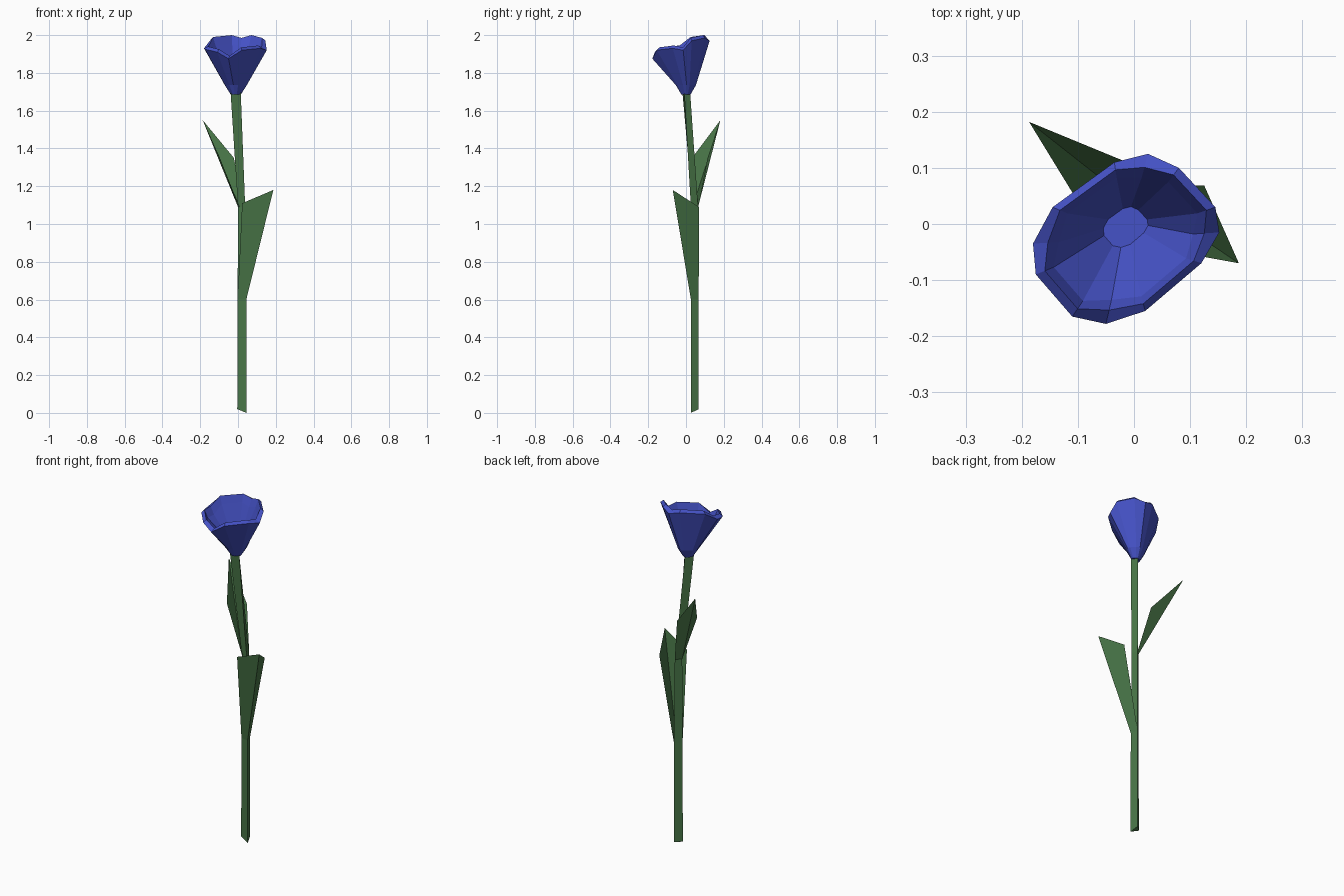
import bpy
from mathutils import Vector

if "Cube" in bpy.data.objects:
    bpy.data.objects.remove(bpy.data.objects["Cube"])


def material(name, rgb):
    m = bpy.data.materials.new(name)
    m.diffuse_color = (*rgb, 1)
    m.use_nodes = True
    m.node_tree.nodes["Principled BSDF"].inputs["Base Color"].default_value = m.diffuse_color
    return m


GREEN = material("leaf green", (0.065, 0.178, 0.063))
BLUE = material("petal blue", (0.06, 0.085, 0.57))


def make(name, verts, faces, mat):
    me = bpy.data.meshes.new(name)
    me.from_pydata([tuple(v) for v in verts], [], faces)
    me.materials.append(mat)
    ob = bpy.data.objects.new(name, me)
    bpy.context.collection.objects.link(ob)
    return ob


def loft(name, rings, mat):
    """Skin a list of equal rings and cap both ends."""
    n = len(rings[0])
    verts = [v for r in rings for v in r]
    faces = [tuple(reversed(range(n)))]
    for k in range(len(rings) - 1):
        for i in range(n):
            j = (i + 1) % n
            faces.append((k * n + i, k * n + j, (k + 1) * n + j, (k + 1) * n + i))
    faces.append(tuple(range((len(rings) - 1) * n, len(rings) * n)))
    return make(name, verts, faces, mat)


# Three-sided stem: left, front-right and back edge of each ring
foot = [(-0.004, 0.035, 0.02), (0.045, 0.026, 0.0), (0.031, 0.067, 0.02)]
low = [(-0.002, 0.035, 0.60), (0.044, 0.026, 0.60), (0.031, 0.067, 0.60)]
mid = [(0.0, 0.035, 1.09), (0.038, 0.026, 1.09), (0.028, 0.064, 1.09)]
top = [(-0.04, -0.020, 1.71), (0.014, -0.010, 1.71), (-0.010, 0.021, 1.71)]
loft("stem", [foot, low, mid, top], GREEN)


# Folded leaves: two panels sharing a midrib, growing from the stem edges
def leaf(name, base, side_a, tip, side_b):
    make(name, [*base, side_a, tip, side_b], [(0, 1, 4, 3), (1, 2, 5, 4)], GREEN)


leaf("lower_leaf", low, (0.022, -0.04, 1.11), (0.187, -0.07, 1.18), (0.125, 0.069, 1.09))
leaf("upper_leaf", [mid[2], mid[0], (0.008, 0.033, 1.09)],
     (-0.022, 0.114, 1.35), (-0.187, 0.182, 1.55), (-0.10, 0.04, 1.36))

# Flower cup: rim has a low corner between the raised lips of four petals
rim = [Vector(p) for p in (
    (-0.11, -0.165, 1.91), (-0.05, -0.178, 1.875), (0.02, -0.155, 1.92),
    (0.12, -0.07, 1.93), (0.152, -0.015, 1.92), (0.145, 0.03, 1.97),
    (0.08, 0.10, 1.985), (0.025, 0.125, 1.97), (-0.035, 0.11, 1.985),
    (-0.145, 0.03, 1.975), (-0.18, -0.035, 1.93), (-0.175, -0.09, 1.925))]
centre = Vector((-0.015, -0.025, 0))


def scaled(s, z, c):
    return [(c.x + (p.x - centre.x) * s, c.y + (p.y - centre.y) * s, z) for p in rim]


def inner(side, corner, dz):
    out = []
    for i, p in enumerate(rim):
        s = corner if i % 3 == 1 else side
        out.append((centre.x + (p.x - centre.x) * s,
                    centre.y + (p.y - centre.y) * s, p.z + dz))
    return out


base_c = Vector((-0.012, 0.0, 0))
lip = inner(0.90, 0.84, 0.015)
loft("flower", [scaled(0.16, 1.685, base_c), scaled(0.35, 1.735, base_c), rim,
                lip, inner(0.80, 0.72, -0.03),
                scaled(0.24, 1.77, Vector((-0.015, -0.005, 0)))], BLUE)
